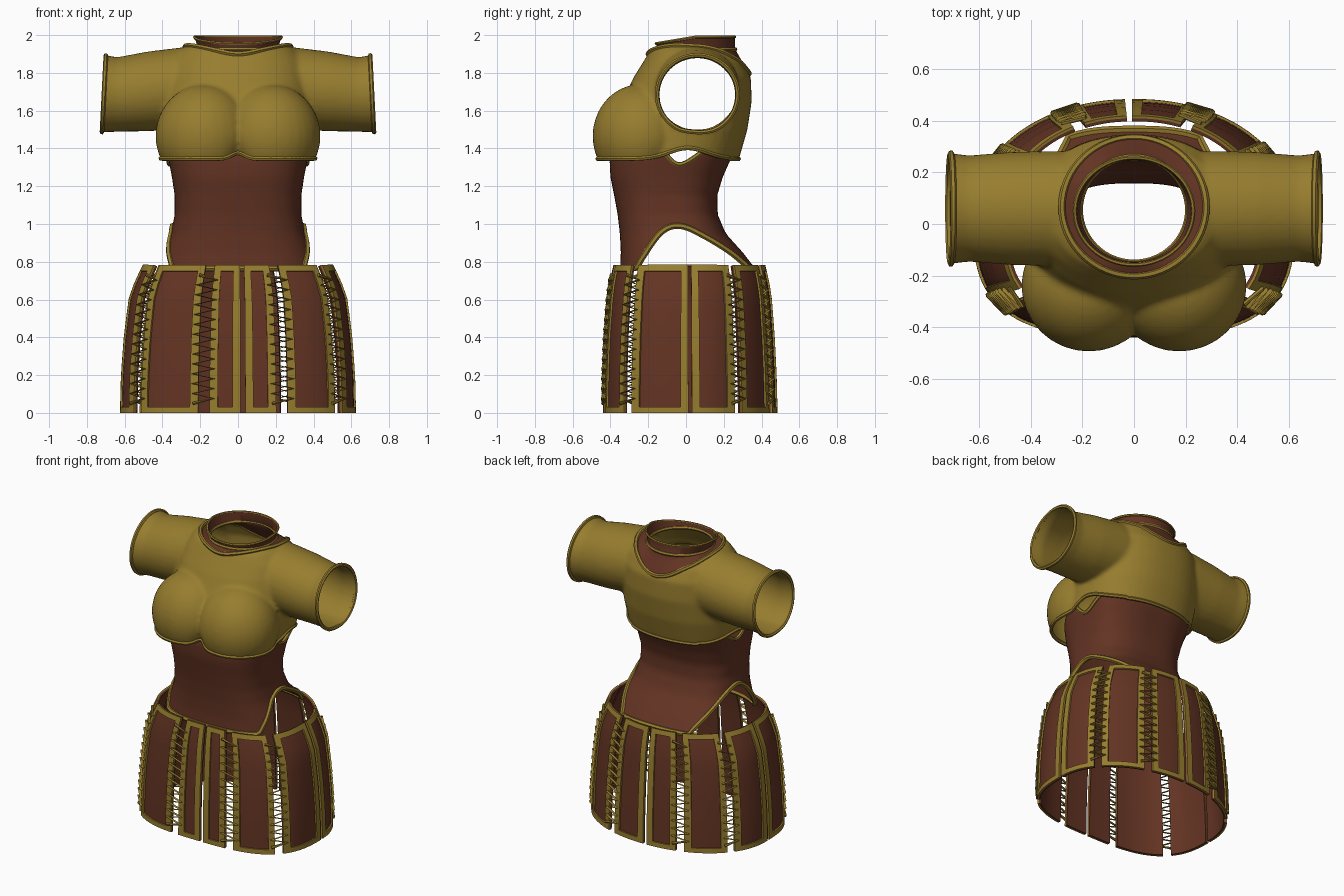
import bpy, bmesh
from math import sin, cos, pi, radians, exp
from mathutils import Vector, Matrix
from mathutils.bvhtree import BVHTree

if "Cube" in bpy.data.objects:
    bpy.data.objects.remove(bpy.data.objects["Cube"])


def material(name, rgb):
    m = bpy.data.materials.new(name)
    m.use_nodes = True
    m.diffuse_color = (*rgb, 1)
    m.node_tree.nodes["Principled BSDF"].inputs["Base Color"].default_value = (*rgb, 1)
    return m


GOLD = material("old_gold", (0.31, 0.205, 0.028))
BROWN = material("brown_leather", (0.125, 0.034, 0.017))


def add_object(name, data, mat):
    ob = bpy.data.objects.new(name, data)
    bpy.context.collection.objects.link(ob)
    data.materials.clear()
    data.materials.append(mat)
    return ob


def shade(mesh):
    mesh.shade_smooth()
    mesh.set_sharp_from_angle(angle=radians(45))


def baked_mesh(ob):
    """Evaluate an object, remove it and return the resulting mesh."""
    bpy.context.view_layer.update()
    dg = bpy.context.evaluated_depsgraph_get()
    mesh = bpy.data.meshes.new_from_object(ob.evaluated_get(dg))
    bpy.data.objects.remove(ob)
    return mesh


def mesh_object(name, bm, mat, thickness=0.0, offset=-1):
    mesh = bpy.data.meshes.new(name)
    bm.to_mesh(mesh)
    bm.free()
    if thickness:
        ob = add_object(name + "_sheet", mesh, mat)
        mod = ob.modifiers.new("thickness", 'SOLIDIFY')
        mod.thickness, mod.offset = thickness, offset
        mesh = baked_mesh(ob)
    shade(mesh)
    return add_object(name, mesh, mat)


def tube(name, points, radius, closed=True, mat=GOLD):
    cu = bpy.data.curves.new(name + "_path", 'CURVE')
    cu.dimensions = '3D'
    cu.bevel_depth, cu.bevel_resolution = radius, 1
    cu.use_fill_caps = True
    sp = cu.splines.new('POLY')
    sp.points.add(len(points) - 1)
    for p, co in zip(sp.points, points):
        p.co = (*co, 1)
    sp.use_cyclic_u = closed
    mesh = baked_mesh(add_object(name + "_path", cu, mat))
    shade(mesh)
    return add_object(name, mesh, mat)


def surface(bm, rows, closed=True, caps=False, keep=lambda i, j: True):
    """Skin rows of points with quads."""
    vs = [[bm.verts.new(p) for p in row] for row in rows]
    n = len(rows[0])
    for j in range(len(rows) - 1):
        for i in range(n if closed else n - 1):
            k = (i + 1) % n
            if keep(i, j):
                bm.faces.new((vs[j][i], vs[j][k], vs[j + 1][k], vs[j + 1][i]))
    if caps:
        bm.faces.new(vs[0][::-1])
        bm.faces.new(vs[-1])
    loose = [v for v in bm.verts if not v.link_faces]
    bmesh.ops.delete(bm, geom=loose, context='VERTS')


def profile(table, z):
    """Half width, front y and back y at a height."""
    if z <= table[0][0]:
        return table[0][1:]
    for lo, hi in zip(table, table[1:]):
        if z <= hi[0]:
            f = (z - lo[0]) / (hi[0] - lo[0])
            return [a + (b - a) * f for a, b in zip(lo[1:], hi[1:])]
    return table[-1][1:]


def section(table, deg, z, power, out=0.0):
    """Point on a rounded section; 0 degrees is the front, 90 is +x."""
    a, front, back = profile(table, z)
    s, c = sin(radians(deg)), cos(radians(deg))
    r = (abs(s) ** power + abs(c) ** power) ** (-1 / power)
    h = (back - front) / 2 + out
    return Vector(((a + out) * s * r, (front + back) / 2 - h * c * r, z))


def oval(cy, rx, ry, z, n=64):
    return [Vector((rx * sin(2 * pi * i / n), cy - ry * cos(2 * pi * i / n), z)) for i in range(n)]


# Bodice: torso, sleeves and bust fused into one smooth shell
torso = [(1.2, .37, -.34, .23), (1.36, .40, -.38, .285), (1.5, .405, -.36, .325),
         (1.65, .40, -.34, .348), (1.78, .385, -.275, .343), (1.86, .36, -.225, .305),
         (1.92, .31, -.19, .255), (1.965, .24, -.13, .2)]
bm = bmesh.new()
surface(bm, [[section(torso, i * 7.5, row[0], 2.3) for i in range(48)] for row in torso], caps=True)
for side in (1, -1):
    rings = [(.1, 1.72, .215), (.3, 1.718, .217), (.48, 1.70, .213), (.64, 1.683, .2), (.8, 1.693, .22)]
    surface(bm, [[(side * x, .06 + 1.03 * r * cos(pi * i / 16), z + r * sin(pi * i / 16))
                  for i in range(32)] for x, z, r in rings], caps=True)
    bmesh.ops.create_uvsphere(bm, u_segments=32, v_segments=20, radius=1,
                              matrix=Matrix.Translation((side * .175, -.24, 1.465))
                              @ Matrix.Diagonal((.262, .255, .275, 1)))
bmesh.ops.recalc_face_normals(bm, faces=bm.faces[:])
solid = mesh_object("bodice_solid", bm, GOLD)
mod = solid.modifiers.new("fuse", 'REMESH')
mod.mode, mod.voxel_size = 'VOXEL', 0.014
mod = solid.modifiers.new("soften", 'SMOOTH')
mod.factor, mod.iterations = 0.5, 5
bm = bmesh.new()
bm.from_mesh(baked_mesh(solid))

# Open the hem and the cuffs, then lift the hem at the sides and between the cups
for co, no in (((0, 0, 1.345), (0, 0, -1)), ((.71, 0, 1.69), (1, 0, .05)), ((-.71, 0, 1.69), (-1, 0, .05))):
    bmesh.ops.bisect_plane(bm, geom=bm.verts[:] + bm.edges[:] + bm.faces[:],
                           plane_co=co, plane_no=no, clear_outer=True)
for v in bm.verts:
    if v.co.z < 1.5:
        lift = 0
        if abs(v.co.x) > .25:
            lift = .055 * exp(-((v.co.y - .01) / .14) ** 2)
        elif v.co.y < -.2:
            lift = .03 * exp(-(v.co.x / .05) ** 2)
        v.co.z += lift * (1.5 - v.co.z) / .15

# Open the neck and keep its outline for the collar and trim
bm.normal_update()
tree = BVHTree.FromBMesh(bm)
neckline = []
for p in oval(.067, .28, .268, 3):
    hit = tree.ray_cast(p, Vector((0, 0, -1)))[0]
    neckline.append(Vector((p.x, p.y, hit.z if hit else 1.88)))


def neck_ratio(co):
    return ((co.x / .278) ** 2 + ((co.y - .067) / .266) ** 2) ** .5


inside = [f for f in bm.faces if f.calc_center_median().z > 1.7 and neck_ratio(f.calc_center_median()) < 1]
bmesh.ops.delete(bm, geom=inside, context='FACES')
for v in bm.verts:
    if v.is_boundary and v.co.z > 1.75 and abs(v.co.x) < .4:
        k = neck_ratio(v.co)
        v.co.x, v.co.y = v.co.x / k, .067 + (v.co.y - .067) / k

# Raised trim along the hem and cuffs
edges = {e for e in bm.edges if e.is_boundary}
loops = []
while edges:
    e = edges.pop()
    start, v = e.verts
    loop = [start.co.copy()]
    while v is not start:
        loop.append(v.co.copy())
        e = next((k for k in v.link_edges if k in edges), None)
        if e is None:
            break
        edges.remove(e)
        v = e.other_vert(v)
    loops.append(loop)
for loop in loops:
    mid = sum(loop, Vector()) / len(loop)
    if len(loop) > 20 and mid.z < 1.8:
        label = "hem_trim" if abs(mid.x) < .3 else "left_cuff_trim" if mid.x > 0 else "right_cuff_trim"
        tube(label, loop, .012)
mesh_object("bodice", bm, GOLD, .006)
tube("neckline_trim", neckline, .014)

# Standing collar, lower at the front
base = oval(.055, .21, .205, 1.925)
rim = oval(.05, .23, .208, 1.99)
for p in rim:
    p.z -= .035 * max(0, (.05 - p.y) / .208)
bm = bmesh.new()
surface(bm, [neckline, [(a * .35 + b * .65) for a, b in zip(neckline, base)], base, rim])
mesh_object("collar", bm, BROWN, .008)
tube("collar_rim_trim", rim, .008)
tube("collar_base_trim", base, .012)

# Waist: fitted leather with arched side openings
waist = [(.74, .44, -.35, .385), (.85, .40, -.345, .30), (.95, .355, -.35, .21),
         (1.05, .335, -.362, .168), (1.15, .335, -.38, .165), (1.25, .35, -.4, .195),
         (1.35, .37, -.405, .24), (1.45, .38, -.36, .26)]


def waist_point(deg, f):
    side = min(deg, 360 - deg)
    arch = max(0, cos(radians((side - 97) * 90 / 50))) if abs(side - 97) < 50 else 0
    low = .765 + .225 * arch ** .85
    high = 1.44 - .125 * exp(-((side - 100) / 20) ** 2)
    return section(waist, deg, low + (high - low) * f, 2.8)


rows = [[waist_point(i * 3, j / 24) for i in range(120)] for j in range(25)]
bm = bmesh.new()
surface(bm, rows)
mesh_object("waist", bm, BROWN, .008)
tube("waist_lower_trim", rows[0], .016)
tube("waist_upper_trim", rows[-1], .013)

# Skirt: framed panels, with every open slit followed by two laced ones
skirt = [(0, .615, -.43, .475), (.2, .61, -.428, .47), (.4, .595, -.42, .46),
         (.6, .57, -.405, .445), (.7, .535, -.392, .43), (.78, .495, -.375, .41)]
gaps = [2.4, 21, 50, 90, 123, 156, 182, 205, 238, 274, 310, 343.5, 362.4]
TOP, SIDE_EDGE, END_EDGE = .78, .042, .032


def skirt_point(deg, z, out=0.0):
    return section(skirt, deg, z, 3 if cos(radians(deg)) > 0 else 2.1, out)


def slit(i):
    return 1.2 if i % 3 == 0 else 2.6


for i in range(12):
    t0, t1 = gaps[i] + slit(i), gaps[i + 1] - slit(i + 1)
    e = SIDE_EDGE / (skirt_point(t1, .4) - skirt_point(t0, .4)).length
    us = [0] + [e + (1 - 2 * e) * k / 8 for k in range(9)] + [1]
    zs = [0] + [END_EDGE + (TOP - 2 * END_EDGE) * k / 10 for k in range(11)] + [TOP]
    grid = [[skirt_point(t0 + (t1 - t0) * u, z) for u in us] for z in zs]
    bm = bmesh.new()
    surface(bm, grid, closed=False)
    mesh_object(f"skirt_panel_{i + 1}", bm, BROWN, .012)
    bm = bmesh.new()
    surface(bm, grid, closed=False, keep=lambda a, b: a in (0, 9) or b in (0, 11))
    mesh_object(f"skirt_panel_frame_{i + 1}", bm, GOLD, .01, 1)

# Zigzag lacing
for i in range(12):
    if i % 3:
        path = [skirt_point(gaps[i] + (4.8 if k % 2 else -4.8), .05 + .68 * k / 26, .014)
                for k in range(27)]
        tube(f"lacing_{i}", path, .0095, closed=False)
